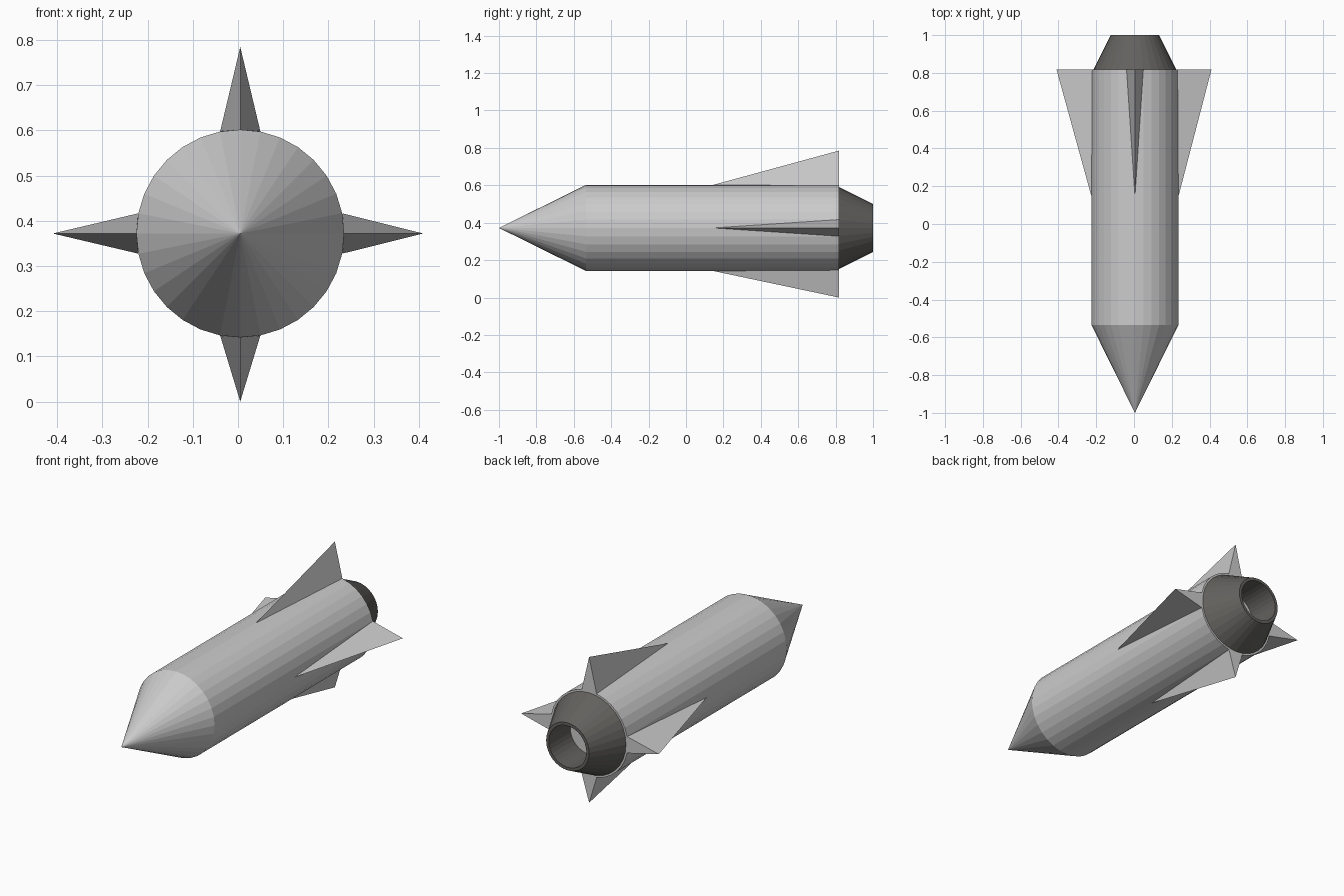
import bpy
import bmesh
import math
from mathutils import Matrix, Vector

if "Cube" in bpy.data.objects:
    bpy.data.objects.remove(bpy.data.objects["Cube"])

AXIS = Vector((0.005, 0.0, 0.372))  # rocket axis, running along y
SIDES = 32


def material(name, rgb):
    m = bpy.data.materials.new(name)
    m.diffuse_color = (*rgb, 1.0)
    m.use_nodes = True
    m.node_tree.nodes["Principled BSDF"].inputs["Base Color"].default_value = m.diffuse_color
    return m


light_grey = material("light_grey", (0.6, 0.6, 0.6))
dark_grey = material("dark_grey", (0.125, 0.12, 0.112))


def finish(name, bm, mat):
    bmesh.ops.recalc_face_normals(bm, faces=bm.faces)
    mesh = bpy.data.meshes.new(name)
    bm.to_mesh(mesh)
    bm.free()
    mesh.materials.append(mat)
    obj = bpy.data.objects.new(name, mesh)
    obj.location = AXIS
    bpy.context.collection.objects.link(obj)
    return obj


def lathe(name, profile, mat):
    """Spin (radius, y) points around the y axis; radius 0 makes a pole."""
    bm = bmesh.new()
    verts = [bm.verts.new((r, y, 0)) for r, y in profile]
    edges = [bm.edges.new(pair) for pair in zip(verts, verts[1:])]
    bmesh.ops.spin(bm, geom=verts + edges, cent=(0, 0, 0), axis=(0, 1, 0),
                   angle=math.tau, steps=SIDES, use_merge=True)
    bmesh.ops.remove_doubles(bm, verts=bm.verts, dist=1e-5)
    return finish(name, bm, mat)


# Body with pointed nose and closed rear
lathe("body", [(0, -1), (0.23, -0.535), (0.23, 0.817), (0, 0.817)], light_grey)

# Tapered exhaust nozzle with a straight bore
lathe("nozzle", [(0.112, 0.816), (0.22, 0.816), (0.128, 1.0),
                 (0.112, 1.0), (0.112, 0.816)], dark_grey)

# Four wedge fins: sharp front, triangular back
for name, angle, reach in (("top_fin", 0, 0.413), ("right_fin", 90, 0.405),
                           ("bottom_fin", 180, 0.372), ("left_fin", 270, 0.415)):
    bm = bmesh.new()
    front, left, right, tip = [bm.verts.new(p) for p in (
        (0, 0.145, 0.23), (-0.0445, 0.817, 0.226),
        (0.0445, 0.817, 0.226), (0, 0.817, reach))]
    for tri in ((front, left, tip), (front, tip, right),
                (left, right, tip), (front, right, left)):
        bm.faces.new(tri)
    bm.transform(Matrix.Rotation(math.radians(angle), 4, 'Y'))
    finish(name, bm, light_grey)
